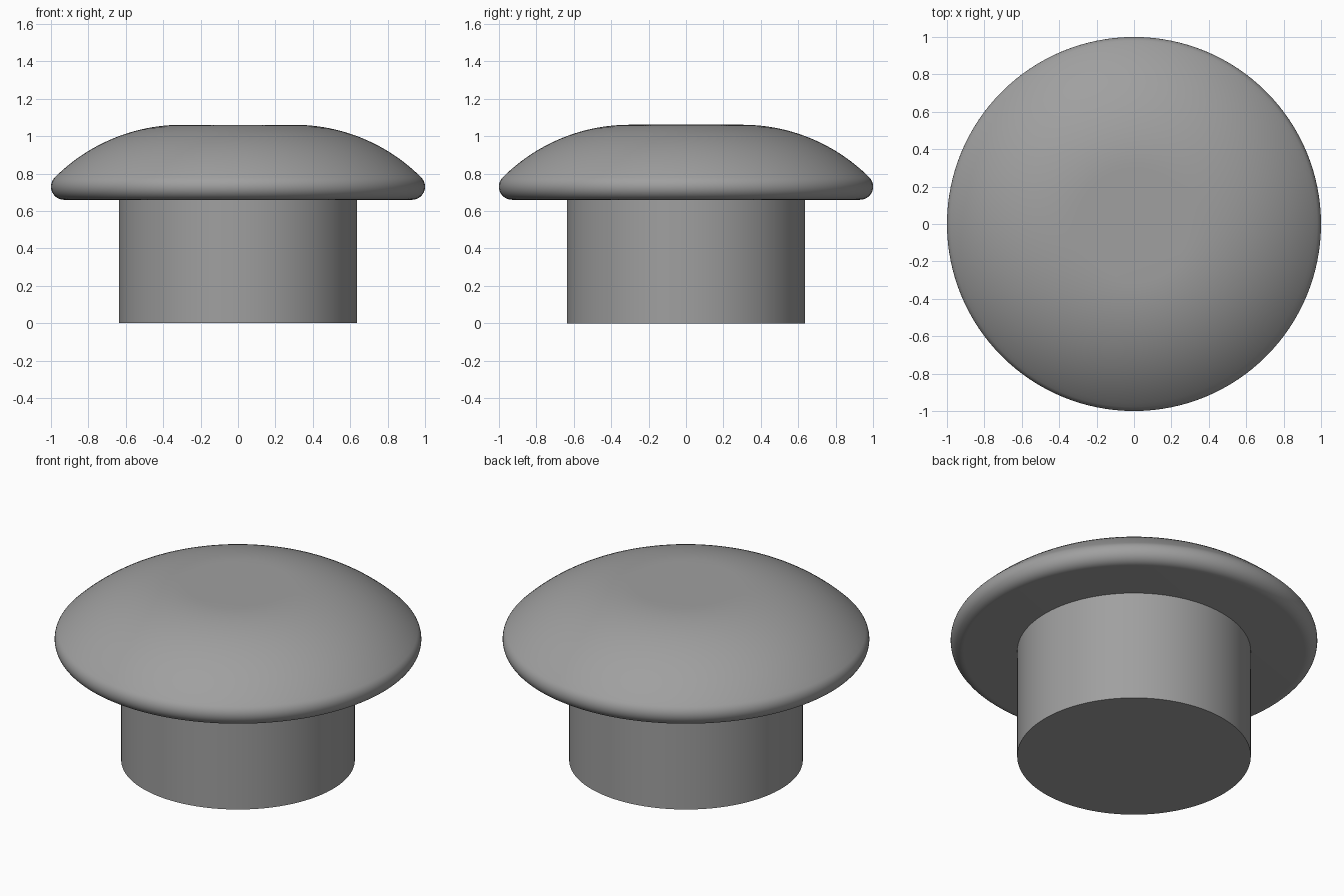
import bpy, bmesh, math

if "Cube" in bpy.data.objects:
    bpy.data.objects.remove(bpy.data.objects["Cube"])

grey = bpy.data.materials.new("plain grey")
grey.diffuse_color = (0.35, 0.35, 0.35, 1)
grey.use_nodes = True
grey.node_tree.nodes["Principled BSDF"].inputs["Base Color"].default_value = grey.diffuse_color

SEGMENTS = 128


def lathe(name, profile):
    """Spin an (r, z) profile around z; both ends lie on the axis."""
    bm = bmesh.new()
    verts = [bm.verts.new((r, 0, z)) for r, z in profile]
    edges = [bm.edges.new(pair) for pair in zip(verts, verts[1:])]
    bmesh.ops.spin(bm, geom=verts + edges, cent=(0, 0, 0), axis=(0, 0, 1),
                   angle=math.tau, steps=SEGMENTS, use_duplicate=False)
    bmesh.ops.remove_doubles(bm, verts=bm.verts, dist=1e-5)
    bmesh.ops.recalc_face_normals(bm, faces=bm.faces)
    mesh = bpy.data.meshes.new(name)
    bm.to_mesh(mesh)
    bm.free()
    mesh.materials.append(grey)
    obj = bpy.data.objects.new(name, mesh)
    bpy.context.collection.objects.link(obj)
    bpy.ops.object.select_all(action='DESELECT')
    obj.select_set(True)
    bpy.context.view_layer.objects.active = obj
    bpy.ops.object.shade_smooth_by_angle(angle=math.radians(30))
    return obj


def arc(cr, cz, radius, start, end, steps):
    """Points on an arc, angles in degrees above horizontal."""
    angles = [math.radians(start + (end - start) * i / steps) for i in range(steps + 1)]
    return [(cr + radius * math.cos(a), cz + radius * math.sin(a)) for a in angles]


# Stem: plain solid cylinder
STEM_R, CAP_Z = 0.637, 0.66
lathe("stem", [(0, 0), (STEM_R, 0), (STEM_R, CAP_Z), (0, CAP_Z)])

# Cap: flat underside, rounded rim, domed shoulder, flat crown
rim = arc(0.93, CAP_Z + 0.07, 0.07, -90, 45, 14)
shoulder = arc(0.30, 0.10, 0.961, 45, 90, 24)[1:]
lathe("cap", [(0, CAP_Z)] + rim + shoulder + [(0, 1.061)])
